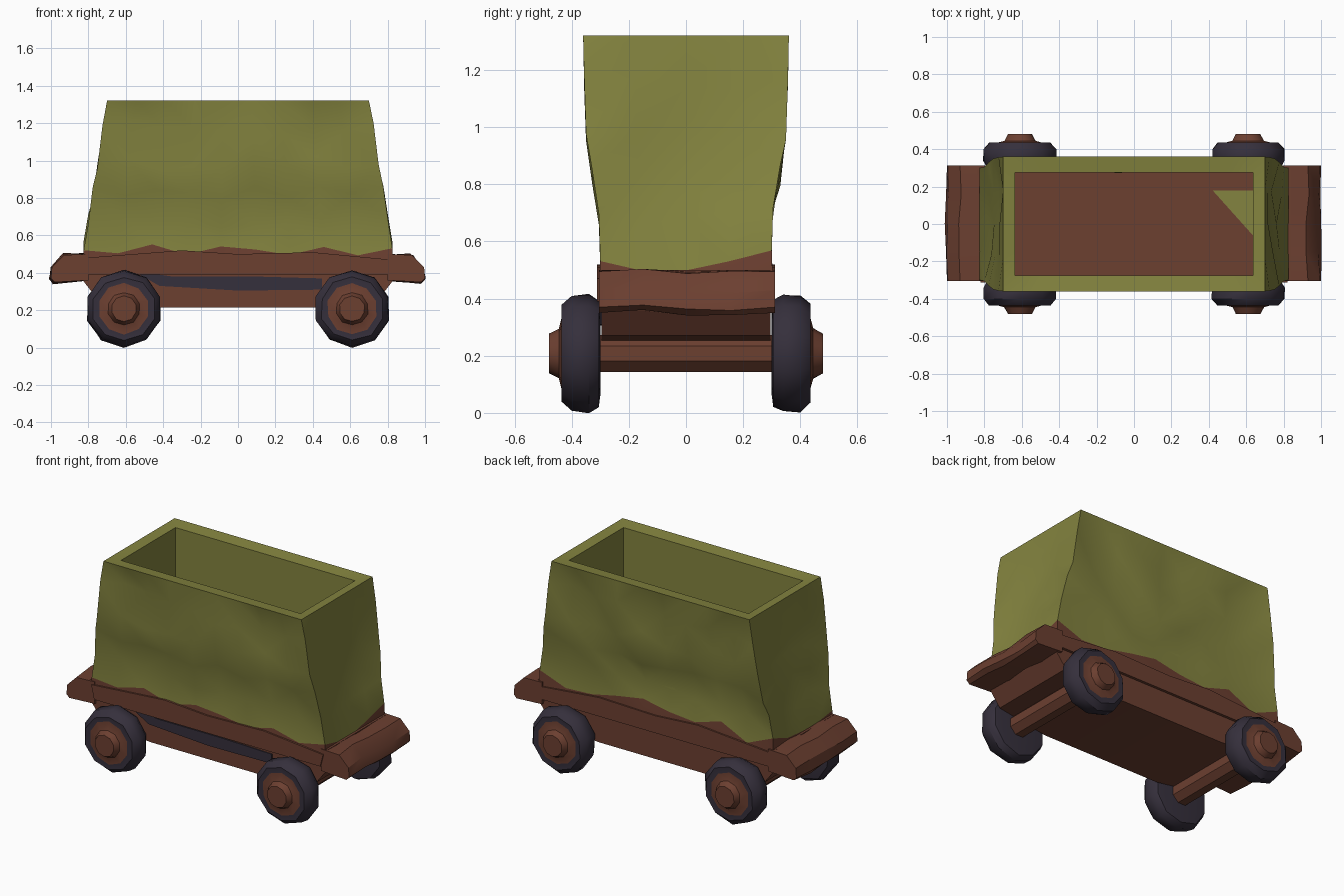
import bpy, bmesh, math, random
from mathutils import Vector

random.seed(7)
old = bpy.data.objects.get("Cube")
if old:
    bpy.data.objects.remove(old, do_unlink=True)


def material(name, rgb):
    m = bpy.data.materials.new(name)
    m.use_nodes = True
    m.diffuse_color = (*rgb, 1)
    m.node_tree.nodes["Principled BSDF"].inputs["Base Color"].default_value = (*rgb, 1)
    return m


GREEN = material("olive green", (0.23, 0.23, 0.05))
BROWN = material("rust brown", (0.15, 0.05, 0.03))
DARK = material("dark slate", (0.036, 0.029, 0.045))


def finish(bm, name, mats, angle=35):
    bmesh.ops.recalc_face_normals(bm, faces=bm.faces)
    me = bpy.data.meshes.new(name)
    bm.to_mesh(me)
    bm.free()
    for m in mats:
        me.materials.append(m)
    ob = bpy.data.objects.new(name, me)
    bpy.context.collection.objects.link(ob)
    bpy.ops.object.select_all(action="DESELECT")
    ob.select_set(True)
    bpy.context.view_layer.objects.active = ob
    bpy.ops.object.shade_smooth_by_angle(angle=math.radians(angle))
    return ob


def loft(bm, rings, mats):
    """Bridge closed rings of points; mats gives a material index per band."""
    rows = [[bm.verts.new(p) for p in r] for r in rings]
    n = len(rows[0])
    for a, b, m in zip(rows, rows[1:], mats):
        for i in range(n):
            j = (i + 1) % n
            bm.faces.new((a[i], a[j], b[j], b[i])).material_index = m
    return rows


def rect_ring(hx, hy, z, nx=9, ny=4):
    """Points round a rectangle, evenly split along each side."""
    pts = [(-hx + 2 * hx * i / nx, -hy) for i in range(nx)]
    pts += [(hx, -hy + 2 * hy * i / ny) for i in range(ny)]
    pts += [(-x, -y) for x, y in pts]
    return [Vector((x, y, z)) for x, y in pts]


def prism(name, profile, y0, y1, mat, jitter=0.0, cuts=1):
    """Extrude an xz profile along y, with slightly worn sections."""
    bm = bmesh.new()
    rings = []
    for k in range(cuts + 1):
        y = y0 + (y1 - y0) * k / cuts
        wear = jitter if 0 < k < cuts else 0
        rings.append([Vector((x + random.uniform(-wear, wear), y,
                              z + random.uniform(-wear, wear))) for x, z in profile])
    rows = loft(bm, rings, [0] * cuts)
    bm.faces.new(rows[0])
    bm.faces.new(rows[-1])
    return finish(bm, name, [mat], 30)


# Dented bin: outer wall, rim, inner wall and floor in one shell
levels = [(0.83, 0.305, 0.42), (0.825, 0.30, 0.55), (0.80, 0.305, 0.68),
          (0.777, 0.33, 0.83), (0.752, 0.35, 0.99), (0.725, 0.357, 1.16),
          (0.70, 0.36, 1.32)]
rings = []
for k, (hx, hy, z) in enumerate(levels):
    ring = rect_ring(hx, hy, z)
    for p in ring:
        corner = abs(p.x) > hx - 0.01 and abs(p.y) > hy - 0.01
        if k == 1:
            p.z += random.uniform(-0.06, 0.035)
        elif 1 < k < 6:
            p.z += random.uniform(-0.04, 0.04)
            if not corner:
                dent = random.uniform(0, 0.036)
                if abs(p.y) > hy - 0.01:
                    p.y -= math.copysign(dent, p.y)
                else:
                    p.x -= math.copysign(dent, p.x)
    rings.append(ring)
rings += [rect_ring(0.635, 0.275, 1.31), rect_ring(0.635, 0.275, 0.53)]
bm = bmesh.new()
rows = loft(bm, rings, [1] + [0] * 7)
bm.faces.new(rows[-1]).material_index = 1
bmesh.ops.triangulate(bm, faces=[f for f in bm.faces if len(f.verts) == 4])
finish(bm, "bin", [GREEN, BROWN])

# Painted corner of the bin floor
bm = bmesh.new()
tri = [(0.42, 0.18), (0.635, 0.18), (0.635, -0.06)]
rows = loft(bm, [[Vector((x, y, z)) for x, y in tri] for z in (0.53, 0.536)], [0])
bm.faces.new(rows[-1])
finish(bm, "floor_patch", [GREEN])

# Chassis with sloping ends
half = [(0.42, 0.215), (0.76, 0.27), (0.83, 0.36), (0.84, 0.50)]
prism("chassis", half + [(-x, z) for x, z in reversed(half)],
      -0.295, 0.295, BROWN)

# Dark stripe along the front of the chassis
prism("front_stripe", [(-0.56, 0.41), (-0.42, 0.33), (0.0, 0.305), (0.45, 0.31),
                       (0.45, 0.37), (0.1, 0.38), (-0.35, 0.38)],
      -0.302, -0.294, DARK)

# Worn sill bulging under the bin on both long sides
for side, label in ((-1, "front"), (1, "back")):
    prism(label + "_sill", [(-0.80, 0.39), (0.80, 0.39), (0.82, 0.47), (0.4, 0.51),
                            (0, 0.50), (-0.3, 0.52), (-0.82, 0.48)],
          side * 0.29, side * 0.312, BROWN)

# Bumper beams
for side, label in ((1, "left"), (-1, "right")):
    prism(label + "_bumper",
          [(side * x, z) for x, z in ((0.80, 0.36), (0.98, 0.35), (1.0, 0.37),
                                      (0.995, 0.43), (0.93, 0.495), (0.80, 0.50))],
          -0.305, 0.312, BROWN, 0.012, 4)


def lathe(name, cx, profile, bands, mats, sides=10, wobble=0.0):
    """Revolve (y, radius) points about an axle at cx."""
    bm = bmesh.new()
    rings = []
    for y, r in profile:
        ring = []
        for i in range(sides):
            a = 2 * math.pi * (i + 0.5) / sides
            s = r * (1 - random.uniform(0, wobble))
            ring.append(Vector((cx + s * math.cos(a), y, 0.208 + s * math.sin(a))))
        rings.append(ring)
    rows = loft(bm, rings, bands)
    bm.faces.new(rows[0]).material_index = bands[0]
    bm.faces.new(rows[-1]).material_index = bands[-1]
    return finish(bm, name, mats, 40)


# Axles and wheels with brown hubs
WHEEL = [(0.30, 0.15), (0.305, 0.19), (0.34, 0.21), (0.40, 0.207),
         (0.435, 0.175), (0.432, 0.14), (0.445, 0.09), (0.48, 0.07)]
for cx, xl in ((0.61, "left"), (-0.61, "right")):
    lathe(xl + "_axle", cx, [(-0.31, 0.07), (0.31, 0.07)], [0], [BROWN], 8)
    for side, yl in ((-1, "front"), (1, "back")):
        lathe(f"{yl}_{xl}_wheel", cx, [(side * y, r) for y, r in WHEEL],
              [0, 0, 0, 0, 0, 1, 1], [DARK, BROWN], wobble=0.05)
